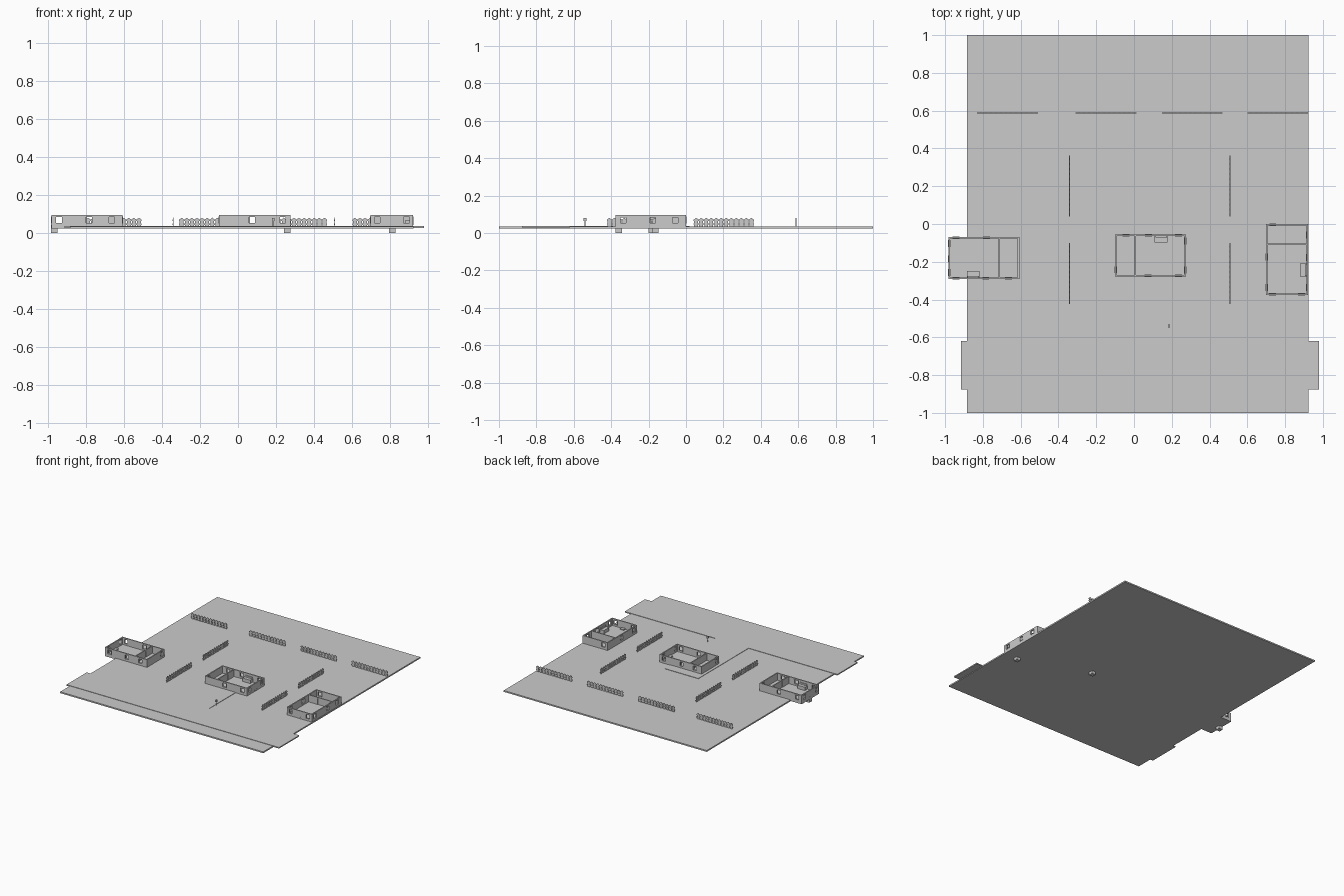
import bpy, bmesh, math
from mathutils import Matrix, Vector

if "Cube" in bpy.data.objects:
    bpy.data.objects.remove(bpy.data.objects["Cube"])

grey = bpy.data.materials.new("plain grey")
grey.diffuse_color = (0.6, 0.6, 0.6, 1)
grey.use_nodes = True
grey.node_tree.nodes["Principled BSDF"].inputs["Base Color"].default_value = grey.diffuse_color


def box(bm, x0, x1, y0, y1, z0, z1):
    m = Matrix.Translation(((x0 + x1) / 2, (y0 + y1) / 2, (z0 + z1) / 2))
    m = m @ Matrix.Diagonal((x1 - x0, y1 - y0, z1 - z0, 1))
    bmesh.ops.create_cube(bm, size=1, matrix=m)


def finish(bm, name, matrix=Matrix()):
    bm.transform(matrix)
    bmesh.ops.recalc_face_normals(bm, faces=bm.faces)
    mesh = bpy.data.meshes.new(name)
    bm.to_mesh(mesh)
    bm.free()
    mesh.materials.append(grey)
    ob = bpy.data.objects.new(name, mesh)
    bpy.context.collection.objects.link(ob)
    return ob


def boxes(name, items, matrix=Matrix()):
    bm = bmesh.new()
    for b in items:
        box(bm, *b)
    return finish(bm, name, matrix)


def prism(name, outline, z0, z1):
    bm = bmesh.new()
    face = bm.faces.new([bm.verts.new((x, y, z0)) for x, y in outline])
    top = bmesh.ops.extrude_face_region(bm, geom=[face])
    verts = [v for v in top["geom"] if isinstance(v, bmesh.types.BMVert)]
    bmesh.ops.translate(bm, vec=(0, 0, z1 - z0), verts=verts)
    return finish(bm, name)


# Ground slab, with the pavement and its branch to the middle house
boxes("ground", [(-0.885, 0.925, -1, 1, 0.023, 0.034)])
prism("pavement", [(-0.915, -0.877), (0.98, -0.877), (0.98, -0.62),
                   (0.175, -0.62), (0.175, 0.02), (-0.124, 0.02),
                   (-0.124, -0.62), (-0.915, -0.62)], 0.028, 0.037)

# House dimensions
HX, HY, T = 0.188, 0.112, 0.009      # half length, half width, wall thickness
Z0, Z1 = 0.025, 0.096                # wall bottom and top
W, WZ0, WZ1 = 0.018, 0.05, 0.087     # window half width, sill and head


def wall(length, holes, frames=True):
    """Wall along x, inner face on y = 0, outer face on y = T."""
    out, a = [], -length
    for c in holes:
        out.append((a, c - W, 0, T, Z0, Z1))
        out.append((c - W, c + W, 0, T, Z0, WZ0))
        out.append((c - W, c + W, 0, T, WZ1, Z1))
        a = c + W
    out.append((a, length, 0, T, Z0, Z1))
    return out


def window_frames(holes):
    out, f, p = [], 0.003, 0.002
    for c in holes:
        for x in (c - W, c + W - f):
            out.append((x, x + f, -p, T + p, WZ0, WZ1))
        for z in (WZ0, WZ1 - f):
            out.append((c - W, c + W, -p, T + p, z, z + f))
    return out


def house(label, x, y, angle):
    place = Matrix.Translation((x, y, 0)) @ Matrix.Rotation(math.radians(angle), 4, "Z")
    # name, half length, distance to inner face, turn, window centres
    sides = [("back", HX, HY - T, 0, (-0.13, -0.01, 0.148)),
             ("front", HX, HY - T, 180, (-0.148, 0.014)),
             ("end", HY - T, HX - T, -90, (-0.077, 0.077)),
             ("side", HY - T, HX - T, 90, (-0.075,))]
    for name, half, dist, turn, holes in sides:
        m = place @ Matrix.Rotation(math.radians(turn), 4, "Z") @ Matrix.Translation((0, dist, 0))
        boxes(f"{label}_{name}_wall", wall(half, holes), m)
        boxes(f"{label}_{name}_window_frames", window_frames(holes), m)
    boxes(f"{label}_floor", [(-HX + T, HX - T, -HY + T, HY - T, Z0, 0.039)], place)
    # Partition with a doorway and a door standing in it
    px, d = -0.081, 0.022
    boxes(f"{label}_partition", [
        (px - 0.004, px + 0.004, -HY + T, -d, 0.039, Z1),
        (px - 0.004, px + 0.004, d, HY - T, 0.039, Z1),
        (px - 0.004, px + 0.004, -d, d, 0.086, Z1)], place)
    boxes(f"{label}_inner_door", [(px - 0.002, px + 0.002, -d, d, 0.039, 0.086)], place)
    # Cabinet against the back wall, and the sunken stand by the end wall
    boxes(f"{label}_cabinet", [
        (0.022, 0.09, 0.07, HY - T, 0.039, 0.066),
        (0.026, 0.086, 0.096, HY - T, 0.066, 0.078)], place)
    boxes(f"{label}_stand", [(0.155, 0.189, -0.014, 0.02, 0.0, 0.046)], place)


house("left_house", -0.795, -0.18, 180)
house("middle_house", 0.0875, -0.167, 0)
house("right_house", 0.81, -0.188, -90)


def fence(name, x, y, angle):
    """Picket fence running from (x, y) along its own x axis."""
    bm = bmesh.new()
    length, count = 0.322, 12
    pitch = length / count
    for i in range(count):
        a, b = i * pitch + 0.003, (i + 1) * pitch - 0.003
        mid = (a + b) / 2
        # Pointed picket
        ring = [(a, 0.034), (b, 0.034), (b, 0.073), (mid, 0.081), (a, 0.073)]
        front = [bm.verts.new((u, -0.0015, z)) for u, z in ring]
        back = [bm.verts.new((u, 0.0015, z)) for u, z in ring]
        bm.faces.new(front)
        bm.faces.new(back[::-1])
        for k in range(5):
            n = (k + 1) % 5
            bm.faces.new((front[k], back[k], back[n], front[n]))
    for z in (0.044, 0.064):
        box(bm, 0, length, -0.0025, 0.0025, z, z + 0.007)
    m = Matrix.Translation((x, y, 0)) @ Matrix.Rotation(math.radians(angle), 4, "Z")
    finish(bm, name, m)


for i, x in enumerate((-0.83, -0.31, 0.147, 0.602)):
    fence(f"back_fence_{i + 1}", x, 0.588, 0)
for i, x in enumerate((-0.342, 0.508)):
    for j, y in enumerate((-0.423, 0.041)):
        fence(f"garden_fence_{i + 1}_{j + 1}", x, y, 90)

# Letter box on a post beside the path
boxes("letter_box_post", [(0.183, 0.187, -0.542, -0.538, 0.034, 0.066)])
boxes("letter_box", [(0.179, 0.191, -0.547, -0.533, 0.064, 0.08)])
